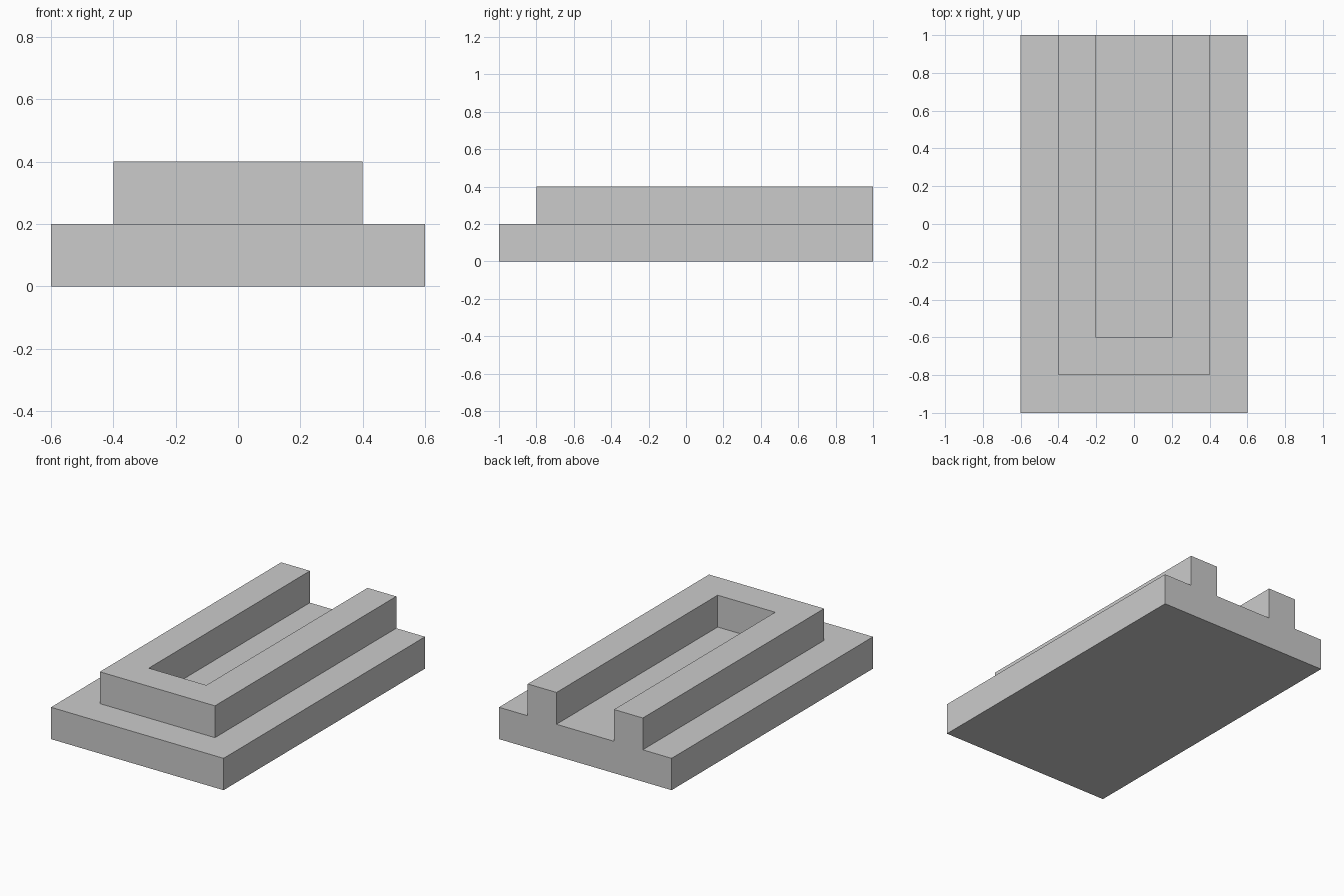
import bpy
import bmesh
import math

default = bpy.data.objects.get("Cube")
if default:
    bpy.data.objects.remove(default, do_unlink=True)

# Single plain grey material
GREY = (0.6, 0.6, 0.6, 1.0)
grey = bpy.data.materials.new("plain grey")
grey.use_nodes = True
grey.diffuse_color = GREY
grey.node_tree.nodes["Principled BSDF"].inputs["Base Color"].default_value = GREY


def raise_faces(bm, faces, height):
    """Extrude a group of faces straight up."""
    result = bmesh.ops.extrude_face_region(bm, geom=faces)
    verts = [g for g in result["geom"] if isinstance(g, bmesh.types.BMVert)]
    bmesh.ops.translate(bm, verts=verts, vec=(0, 0, height))
    return [g for g in result["geom"] if isinstance(g, bmesh.types.BMFace)]


# Footprint cut along the rail and channel edges
xs = [-0.6, -0.4, -0.2, 0.2, 0.4, 0.6]
ys = [-1.0, -0.8, -0.6, 1.0]
bm = bmesh.new()
grid = [[bm.verts.new((x, y, 0)) for x in xs] for y in ys]
footprint = []
for low, high in zip(grid, grid[1:]):
    for i in range(len(xs) - 1):
        footprint.append(bm.faces.new((low[i], low[i + 1], high[i + 1], high[i])))

# Slab
slab_top = raise_faces(bm, footprint, 0.2)


# U-shaped rail, open at the back
def in_rail(face):
    c = face.calc_center_median()
    inside = abs(c.x) < 0.4 and c.y > -0.8
    channel = abs(c.x) < 0.2 and c.y > -0.6
    return inside and not channel


raise_faces(bm, [f for f in slab_top if in_rail(f)], 0.2)

# Merge flat areas into clean single faces
bmesh.ops.recalc_face_normals(bm, faces=bm.faces[:])
bmesh.ops.dissolve_limit(bm, angle_limit=math.radians(1),
                         verts=bm.verts[:], edges=bm.edges[:])

mesh = bpy.data.meshes.new("slab_with_u_rail")
bm.to_mesh(mesh)
bm.free()
mesh.materials.append(grey)
slab = bpy.data.objects.new("slab_with_u_rail", mesh)
bpy.context.collection.objects.link(slab)
